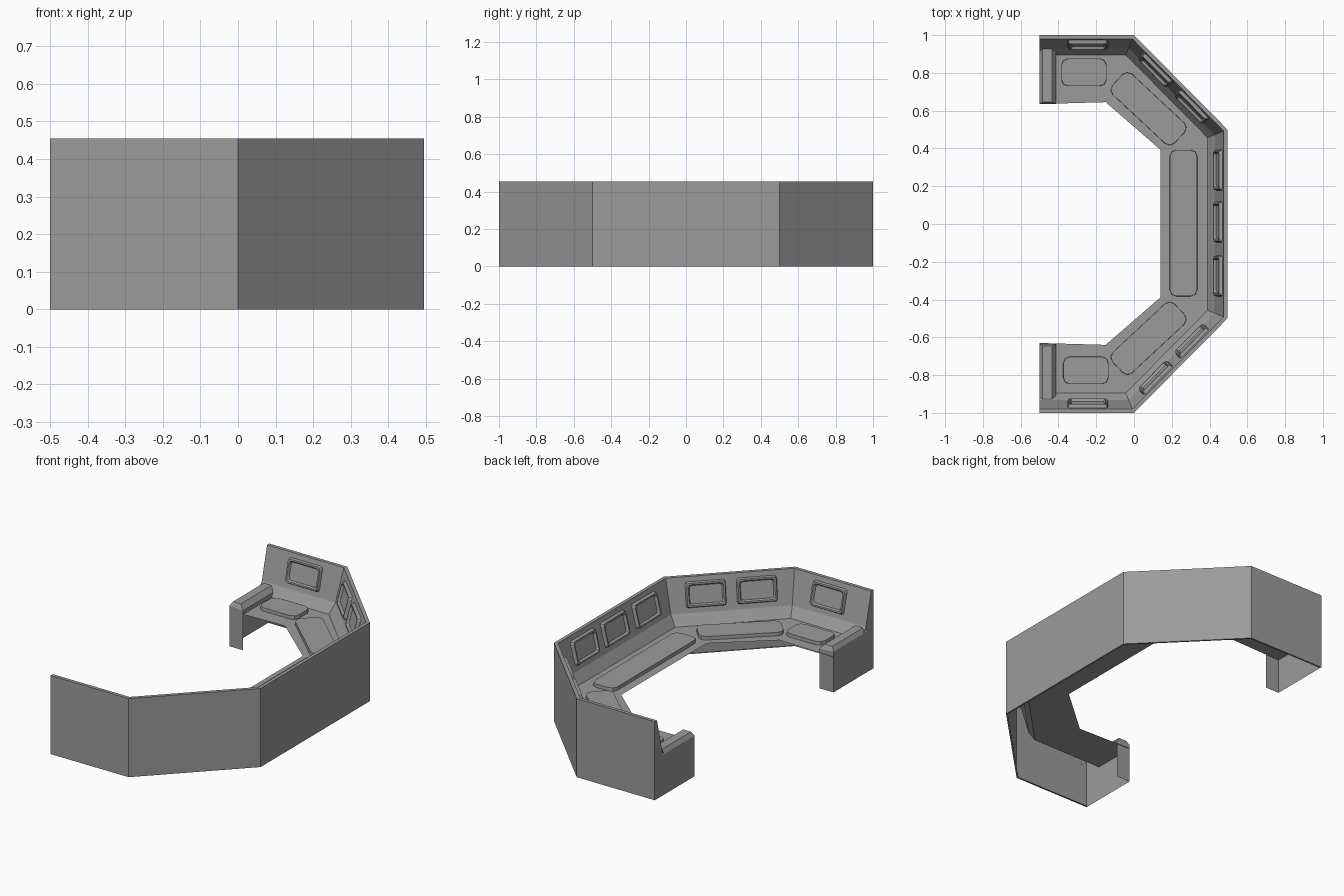
import bpy
from mathutils import Vector, Matrix
from math import radians

if "Cube" in bpy.data.objects:
    bpy.data.objects.remove(bpy.data.objects["Cube"])

OUT = [Vector(p) for p in [(-.5, 1), (0, 1), (.495, .5), (.495, -.5), (0, -1), (-.5, -1)]]
INN = [Vector(p) for p in [(-.5, .635), (-.15, .645), (.14, .393), (.14, -.388), (-.15, -.64), (-.5, -.63)]]
TOP, BASE, DESK = .455, .265, .207
D_TOP, D_BASE = .02, .068

grey = bpy.data.materials.new("dark_grey")
grey.diffuse_color = (.33, .33, .33, 1)
grey.use_nodes = True
grey.node_tree.nodes["Principled BSDF"].inputs["Base Color"].default_value = grey.diffuse_color


def make(name, verts, faces):
    me = bpy.data.meshes.new(name)
    me.from_pydata([tuple(v) for v in verts], [], faces)
    me.materials.append(grey)
    me.update()
    ob = bpy.data.objects.new(name, me)
    bpy.context.collection.objects.link(ob)
    return ob


def inward(i):
    d = (OUT[i + 1] - OUT[i]).normalized()
    return Vector((d.y, -d.x))


def offset(d):
    # mitred inward offset of the outer outline, ends kept on x = -0.5
    pts = [OUT[0] + inward(0) * d]
    for i in range(1, 5):
        a, b = inward(i - 1), inward(i)
        pts.append(OUT[i] + (a + b) * d / (1 + a.dot(b)))
    return pts + [OUT[5] + inward(4) * d]


def sweep(name, rows):
    # rows: (outline, z) pairs joined into a strip of flat panels
    verts = [(p.x, p.y, z) for pts, z in rows for p in pts]
    faces = [(r * 6 + i, r * 6 + i + 1, r * 6 + i + 7, r * 6 + i + 6)
             for r in range(len(rows) - 1) for i in range(5)]
    return make(name, verts, faces)


def loft(name, mat, shape, rings):
    # stacked inset outlines: rings are (inset, height)
    verts, faces = [], []
    n = len(shape(0))
    for inset, h in rings:
        verts += [mat @ Vector((x, y, h)) for x, y in shape(inset)]
    for r in range(len(rings) - 1):
        for k in range(n):
            j = (k + 1) % n
            faces.append((r * n + k, r * n + j, r * n + n + j, r * n + n + k))
    faces.append(tuple(range((len(rings) - 1) * n, len(rings) * n)))
    return make(name, verts, faces)


def cut_rect(hw, hh, c):
    # rectangle with rounded-off corners
    def shape(i):
        w, h, m = hw - i, hh - i, c * .3
        out = []
        for sx, sy in [(1, 1), (-1, 1), (-1, -1), (1, -1)]:
            corner = [(w * sx, (h - c) * sy), ((w - m) * sx, (h - m) * sy), ((w - c) * sx, h * sy)]
            out += corner if sx * sy > 0 else corner[::-1]
        return out
    return shape


# bottom rim, outer wall, top rim, sloping inner wall, ledge and thin worktop
sweep("console_shell", [(offset(.01), 0), (OUT, 0), (OUT, TOP), (offset(D_TOP), TOP),
                        (offset(D_BASE), BASE), (offset(.105), DESK), (INN, DESK)])

# wall ends, end panels and bevelled armrests
for s, side in ((1, "back"), (-1, "front")):
    make(side + "_wall_end",
         [(-.5, s, DESK), (-.5, s, TOP), (-.5, s * (1 - D_TOP), TOP),
          (-.5, s * (1 - D_BASE), BASE), (-.5, s * (1 - D_BASE), DESK)], [(0, 1, 2, 3, 4)])
    make(side + "_end_panel",
         [(-.5, s, 0), (-.5, s, DESK), (-.5, s * .635, DESK), (-.5, s * .635, 0),
          (-.412, s * .635, DESK), (-.412, s * .635, 0)], [(0, 1, 2, 3), (3, 2, 4, 5)])
    prof = [(-.5, DESK), (-.5, .235), (-.485, .258), (-.435, .258), (-.412, .23), (-.412, DESK)]
    verts = [(x, s * (y + (.012 if z > .25 and y < .7 else 0)), z)
             for y in (.635, .94) for x, z in prof]
    make(side + "_armrest", verts,
         [(k, k + 1, k + 7, k + 6) for k in range(5)] + [(0, 1, 4, 5), (1, 2, 3, 4)])

# framed screens on the sloping wall: (wall index, distance along wall)
screens = [(0, .255), (1, .212), (1, .485), (2, .215), (2, .49), (2, .775),
           (3, .218), (3, .491), (4, .245)]
for k, (i, t) in enumerate(screens):
    u2 = (OUT[i + 1] - OUT[i]).normalized()
    n2 = inward(i)
    c2 = OUT[i] + u2 * t + n2 * (D_TOP + D_BASE) / 2
    u = Vector((-u2.x, -u2.y, 0))
    v = Vector((-n2.x * (D_BASE - D_TOP), -n2.y * (D_BASE - D_TOP), TOP - BASE)).normalized()
    n = u.cross(v)
    if n.xy.dot(n2) < 0:
        u, n = -u, -n
    mat = Matrix((u, v, n)).transposed().to_4x4()
    mat.translation = (c2.x, c2.y, (TOP + BASE) / 2)
    loft("screen_%d" % (k + 1), mat, cut_rect(.108, .07, .014),
         [(0, 0), (.006, .018), (.014, .018), (.021, .004)])

# raised control pads on the worktop: x, y, angle, half length, half width
pads = [("middle", .262, .005, 90, .388, .073),
        ("back_diagonal", .077, .61, -43, .225, .075), ("front_diagonal", .077, -.605, 43, .225, .075),
        ("back_end", -.265, .803, 0, .12, .073), ("front_end", -.255, -.775, 0, .12, .073)]
for name, x, y, a, hl, hw in pads:
    mat = Matrix.Translation((x, y, DESK)) @ Matrix.Rotation(radians(a), 4, 'Z')
    loft(name + "_pad", mat, cut_rect(hl, hw, .035), [(0, 0), (.001, .02)])
